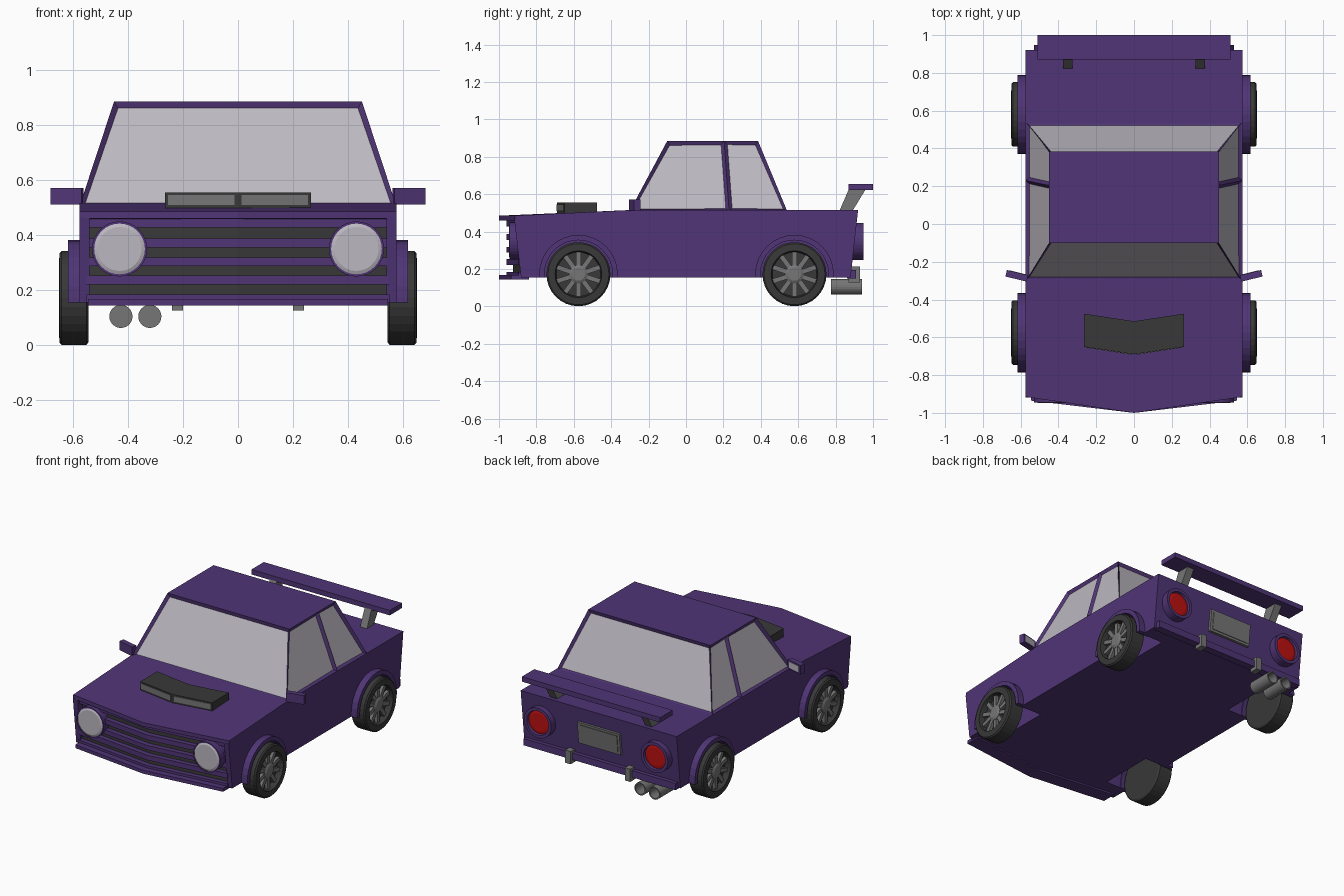
import bpy, bmesh, math
from mathutils import Vector, Matrix

if "Cube" in bpy.data.objects:
    bpy.data.objects.remove(bpy.data.objects["Cube"])


def material(name, r, g, b):
    m = bpy.data.materials.new(name)
    m.diffuse_color = (r, g, b, 1)
    m.use_nodes = True
    m.node_tree.nodes["Principled BSDF"].inputs["Base Color"].default_value = m.diffuse_color
    return m


PURPLE = material("purple_paint", 0.08, 0.035, 0.18)
DARK = material("dark_rubber", 0.04, 0.04, 0.04)
GREY = material("grey_metal", 0.18, 0.18, 0.18)
GLASS = material("pale_glass", 0.5, 0.48, 0.53)
RED = material("red_lens", 0.5, 0.005, 0.005)


def finish(name, bm, mat):
    bmesh.ops.recalc_face_normals(bm, faces=bm.faces)
    me = bpy.data.meshes.new(name)
    bm.to_mesh(me)
    bm.free()
    me.materials.append(mat)
    ob = bpy.data.objects.new(name, me)
    bpy.context.collection.objects.link(ob)
    return ob


def loft(name, rings, mat, caps=True, closed=False):
    bm = bmesh.new()
    vs = [[bm.verts.new(p) for p in ring] for ring in rings]
    n = len(vs[0])
    for a, b in zip(vs, vs[1:]):
        for i in range(n):
            bm.faces.new((a[i], a[(i + 1) % n], b[(i + 1) % n], b[i]))
    if caps:
        bm.faces.new(vs[0])
        bm.faces.new(vs[-1])
    return finish(name, bm, mat)


def side_prism(name, yz, x0, x1, mat):
    return loft(name, [[(x, y, z) for y, z in yz] for x in (x0, x1)], mat)


def plan_prism(name, xy, z0, z1, mat):
    return loft(name, [[(x, y, z) for x, y in xy] for z in (z0, z1)], mat)


def v_bar(name, half, y_side, y_mid, y_back, z0, z1, mat):
    return plan_prism(name, [(-half, y_side), (0, y_mid), (half, y_side),
                             (half, y_back), (0, y_back + y_mid - y_side), (-half, y_back)], z0, z1, mat)


def box(name, x, y, z, mat):
    return plan_prism(name, [(x[0], y[0]), (x[1], y[0]), (x[1], y[1]), (x[0], y[1])], z[0], z[1], mat)


def lathe(name, profile, axis, loc, mat, n=32):
    """Revolve (radius, offset) points around the x or y axis."""
    rings = []
    for r, a in profile:
        ring = []
        for i in range(n):
            t = 2 * math.pi * i / n
            u, w = r * math.cos(t), r * math.sin(t)
            p = (a, u, w) if axis == "x" else (u, a, w)
            ring.append(Vector(p) + Vector(loc))
        rings.append(ring)
    return loft(name, rings, mat)


# Body shell with a shallow V nose and overhanging hood edge
def section(x, hood, nose):
    yz = [(hood, 0.485), (-0.30, 0.515), (0.92, 0.515), (0.88, 0.155),
          (nose, 0.155), (nose, 0.458), (hood, 0.46)]
    return [(x, y, z) for y, z in yz]


body = loft("body", [section(-0.575, -0.915, -0.86), section(0, -1.0, -0.92),
                     section(0.575, -0.915, -0.86)], PURPLE)

# Cabin with recessed windows
bm = bmesh.new()
bmesh.ops.create_cube(bm, size=2)
for v in bm.verts:
    top = v.co.z > 0
    v.co = (v.co.x * (0.45 if top else 0.573),
            (0.385 if top else 0.54) if v.co.y > 0 else (-0.10 if top else -0.30),
            0.885 if top else 0.512)
bmesh.ops.bisect_plane(bm, geom=bm.verts[:] + bm.edges[:] + bm.faces[:],
                       plane_co=(0, 0.23, 0.515), plane_no=(0, 0.355, 0.025))
bm.normal_update()
panes = [f for f in bm.faces if abs(f.normal.z) < 0.9]
bmesh.ops.inset_individual(bm, faces=panes, thickness=0.024, depth=-0.015)
for f in panes:
    gb = bmesh.new()
    gb.faces.new([gb.verts.new(v.co) for v in f.verts])
    gb.faces.ensure_lookup_table()
    gb.normal_update()
    me = bpy.data.meshes.new("window_glass")
    gb.to_mesh(me)
    gb.free()
    me.materials.append(GLASS)
    bpy.context.collection.objects.link(bpy.data.objects.new("window_glass", me))
bmesh.ops.delete(bm, geom=panes, context="FACES")
finish("cabin", bm, PURPLE)

# Grille, chin and hood scoop
v_bar("grille_backing", 0.55, -0.866, -0.926, -0.85, 0.16, 0.458, DARK)
for z0, z1 in [(0.428, 0.459), (0.355, 0.388), (0.288, 0.318), (0.22, 0.253), (0.156, 0.184)]:
    v_bar("grille_bar", 0.55, -0.895, -0.96, -0.85, z0, z1, PURPLE)
v_bar("chin_lip", 0.545, -0.935, -1.0, -0.84, 0.145, 0.168, PURPLE)
v_bar("scoop", 0.265, -0.65, -0.69, -0.475, 0.49, 0.555, DARK).data
for s in (-1, 1):
    plan_prism("scoop_opening", [(s * 0.012, -0.692), (s * 0.255, -0.655),
                                 (s * 0.255, -0.64), (s * 0.012, -0.675)], 0.51, 0.546, GREY)

# Rear bumper, plate and wing
box("rear_bumper", (-0.56, 0.56), (0.86, 0.91), (0.15, 0.195), PURPLE)
side_prism("plate_frame", [(0.88, 0.275), (0.91, 0.275), (0.925, 0.42), (0.88, 0.42)], -0.155, 0.155, GREY)
side_prism("plate", [(0.90, 0.29), (0.9155, 0.29), (0.928, 0.405), (0.90, 0.405)], -0.138, 0.138, GREY)
box("rear_wing", (-0.51, 0.51), (0.87, 1.0), (0.622, 0.655), PURPLE)

# Paired parts
for s in (-1, 1):
    side_prism("nose_post", [(-0.918, 0.465), (-0.882, 0.155), (-0.8, 0.155), (-0.8, 0.465)],
               s * 0.54, s * 0.575, PURPLE)
    lathe("headlight_ring", [(0.1, 0.09), (0.1, 0), (0.092, 0), (0.092, 0.01)], "y",
          (s * 0.43, -0.945, 0.35), PURPLE)
    lathe("headlight_lens", [(0.092, 0.03), (0.092, 0.003), (0.08, -0.002)], "y",
          (s * 0.43, -0.945, 0.35), GLASS)
    lathe("tail_light_ring", [(0.1, -0.1), (0.1, 0), (0.08, 0), (0.075, -0.025)], "y",
          (s * 0.43, 0.948, 0.347), PURPLE)
    lathe("tail_light_lens", [(0.078, -0.04), (0.078, -0.016), (0.06, -0.012)], "y",
          (s * 0.43, 0.948, 0.347), RED)
    side_prism("wing_strut", [(0.82, 0.51), (0.89, 0.51), (0.96, 0.625), (0.87, 0.625)],
               s * 0.325, s * 0.375, GREY)
    box("bumper_bracket", (s * 0.2, s * 0.24), (0.87, 0.93), (0.127, 0.212), GREY)
    # Door mirrors, swept back at the outer end
    housing = box("mirror", (-0.058, 0.058), (-0.02, 0.015), (-0.03, 0.03), PURPLE)
    face = box("mirror_glass", (-0.045, 0.045), (0.01, 0.017), (-0.021, 0.021), GLASS)
    for ob in (housing, face):
        ob.data.transform(Matrix.Translation((s * 0.62, -0.272, 0.541)) @ Matrix.Rotation(s * 0.24, 4, "Z"))

    for end, cy in (("front", -0.575), ("rear", 0.58)):
        c = (0, cy, 0.172)
        # Wheel arch cutter and flare
        cutter = lathe(end + "_arch_cutter", [(0.188, s * 0.42), (0.188, s * 0.7)], "x", c, DARK)
        cutter.hide_render = True
        cutter.hide_viewport = True
        mod = body.modifiers.new("arch", "BOOLEAN")
        mod.operation, mod.object, mod.solver = "DIFFERENCE", cutter, "EXACT"
        angles = [math.pi * i / 16 for i in range(17)]
        arc = [[(cy + r * math.cos(t), 0.172 + r * math.sin(t)) for t in angles] for r in (0.21, 0.182)]
        outline = ([(cy + 0.21, 0.155)] + arc[0] + [(cy - 0.21, 0.155), (cy - 0.182, 0.155)]
                   + arc[1][::-1] + [(cy + 0.182, 0.155)])
        side_prism(end + "_arch_flare", outline, s * 0.53, s * 0.618, PURPLE)
        # Tyre with recessed rim
        lathe(end + "_tyre", [(r, s * x) for r, x in [(0.16, 0.543), (0.171, 0.55), (0.171, 0.64),
              (0.163, 0.648), (0.125, 0.65), (0.118, 0.61)]], "x", c, DARK)
        lathe(end + "_hub", [(0.05, s * 0.60), (0.05, s * 0.632), (0.035, s * 0.64)], "x", c, GREY)
        for k in range(10):
            spoke = box(end + "_spoke", (s * 0.605, s * 0.63), (-0.013, 0.013), (0.035, 0.12), GREY)
            spoke.data.transform(Matrix.Translation(c) @ Matrix.Rotation(k * math.pi / 5, 4, "X"))

# Twin exhaust pipes
for x in (-0.425, -0.32):
    lathe("exhaust_pipe", [(0.042, 0.775), (0.042, 0.94), (0.034, 0.94), (0.034, 0.83)], "y",
          (x, 0, 0.105), GREY, 24)
